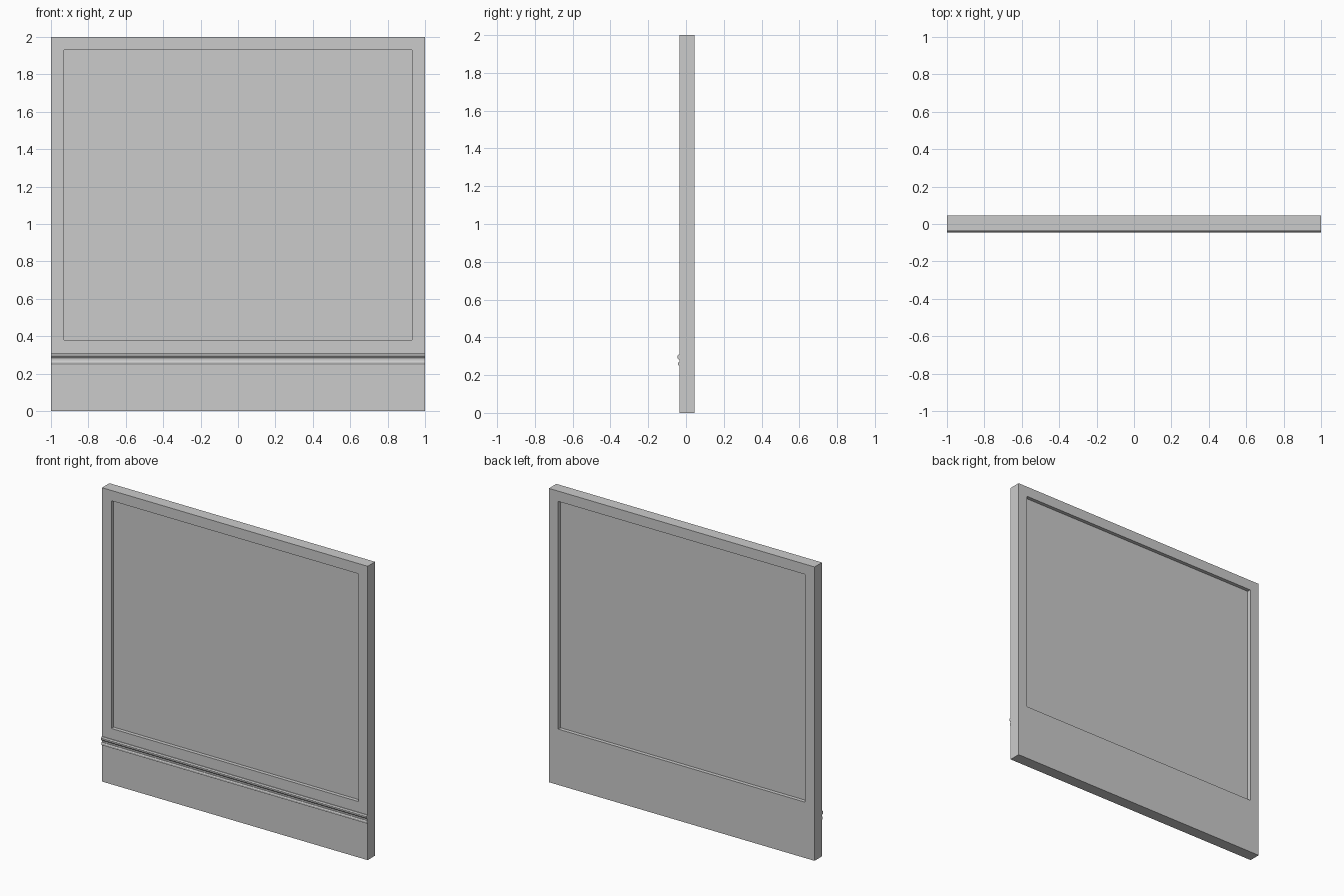
import bpy, bmesh

if "Cube" in bpy.data.objects:
    bpy.data.objects.remove(bpy.data.objects["Cube"])

FRONT, BACK = -0.034, 0.046   # faces of the wall slab


def add_object(name, bm):
    bmesh.ops.recalc_face_normals(bm, faces=bm.faces)
    mesh = bpy.data.meshes.new(name)
    bm.to_mesh(mesh)
    bm.free()
    obj = bpy.data.objects.new(name, mesh)
    bpy.context.collection.objects.link(obj)
    return obj


def extrude_face(bm, faces, vec):
    ext = bmesh.ops.extrude_face_region(bm, geom=faces)
    verts = [v for v in ext["geom"] if isinstance(v, bmesh.types.BMVert)]
    bmesh.ops.translate(bm, verts=verts, vec=vec)


def rect(x, z0, z1, y):
    return [(-x, y, z0), (x, y, z0), (x, y, z1), (-x, y, z1)]


# Wall frame: one closed ring around the window opening
bm = bmesh.new()
outer = [bm.verts.new(p) for p in rect(1.0, 0.0, 2.0, FRONT)]
inner = [bm.verts.new(p) for p in rect(0.93, 0.38, 1.93, FRONT)]
ring = [bm.faces.new((outer[i], outer[(i + 1) % 4], inner[(i + 1) % 4], inner[i]))
        for i in range(4)]
bmesh.ops.dissolve_degenerate(bm, dist=1e-6, edges=bm.edges)
extrude_face(bm, ring, (0, BACK - FRONT, 0))
add_object("wall_frame", bm)

# Window pane, set back from both faces
bm = bmesh.new()
pane_face = bm.faces.new([bm.verts.new(p) for p in rect(0.93, 0.38, 1.93, -0.009)])
extrude_face(bm, [pane_face], (0, 0.03, 0))
pane = add_object("window_pane", bm)
glass = bpy.data.materials.new("pale_glass")
glass.diffuse_color = (0.8, 0.8, 0.8, 0.5)
glass.use_nodes = True
glass.node_tree.nodes["Principled BSDF"].inputs["Base Color"].default_value = glass.diffuse_color
pane.data.materials.append(glass)


# Two trim beads below the window, with a faceted rounded profile
def bead(name, z0, z1, reach):
    bm = bmesh.new()
    h = z1 - z0
    profile = [(FRONT + 0.004, z0 + 0.25 * h), (FRONT, z0), (FRONT - 0.5 * reach, z0),
               (FRONT - reach, z0 + 0.3 * h), (FRONT - reach, z0 + 0.7 * h),
               (FRONT - 0.5 * reach, z1), (FRONT, z1), (FRONT + 0.004, z0 + 0.75 * h)]
    end = bm.faces.new([bm.verts.new((-1.0, y, z)) for y, z in profile])
    extrude_face(bm, [end], (2.0, 0, 0))
    add_object(name, bm)


bead("upper_trim_bead", 0.283, 0.308, 0.012)
bead("lower_trim_bead", 0.249, 0.269, 0.008)
